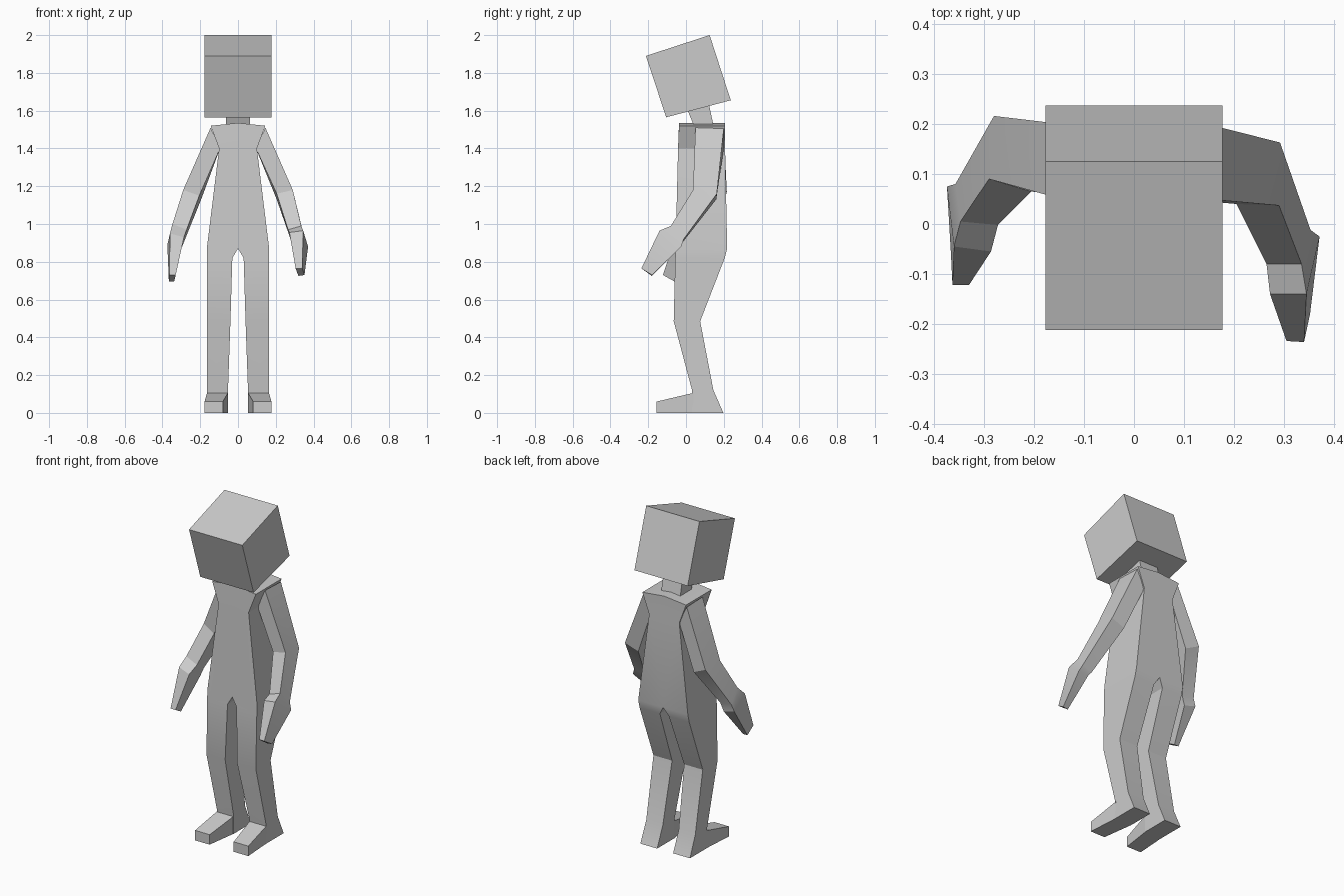
import bpy, bmesh, math


def finish(name, bm, mirror=False):
    bmesh.ops.remove_doubles(bm, verts=bm.verts, dist=0.0001)
    bmesh.ops.recalc_face_normals(bm, faces=bm.faces)
    mesh = bpy.data.meshes.new(name)
    bm.to_mesh(mesh)
    bm.free()
    ob = bpy.data.objects.new(name, mesh)
    bpy.context.collection.objects.link(ob)
    bpy.ops.object.select_all(action='DESELECT')
    ob.select_set(True)
    bpy.context.view_layer.objects.active = ob
    if mirror:
        mod = ob.modifiers.new("Mirror", 'MIRROR')
        mod.use_clip = True
        bpy.ops.object.modifier_apply(modifier=mod.name)
    bpy.ops.object.shade_smooth_by_angle(angle=math.radians(24))
    return ob


def loft(rings):
    bm = bmesh.new()
    rows = [[bm.verts.new(p) for p in r] for r in rings]
    for a, b in zip(rows, rows[1:]):
        n = len(a)
        for i in range(n):
            j = (i + 1) % n
            bm.faces.new((a[i], a[j], b[j], b[i]))
    bm.faces.new(rows[0])
    bm.faces.new(rows[-1])
    return bm


def side_block(name, half_width, profile):
    """Extrude a side profile (y, z) evenly to both sides."""
    return finish(name, loft([[(x, y, z) for y, z in profile]
                              for x in (-half_width, half_width)]))


# Tilted head and neck
side_block("head", 0.177, [(-0.212, 1.89), (0.125, 2.0), (0.237, 1.655), (-0.105, 1.565)])
side_block("neck", 0.063, [(0.005, 1.61), (0.12, 1.64), (0.145, 1.525), (0.04, 1.525)])

# Torso and legs as one half: z at centre, z at side, inner x, outer x, front y, back y
half = [
    (1.535, 1.52, 0, 0.145, -0.037, 0.207),
    (1.40, 1.40, 0, 0.10, -0.042, 0.207),
    (0.87, 0.87, 0, 0.165, -0.055, 0.218),
    (0.82, 0.82, 0.03, 0.165, -0.057, 0.205),
    (0.485, 0.485, 0.04, 0.164, -0.065, 0.075),
    (0.12, 0.12, 0.053, 0.163, 0.032, 0.145),
    (0.0, 0.0, 0.053, 0.165, 0.032, 0.198),
]
bm = loft([[(xi, yf, zi), (xo, yf, zo), (xo, yb, zo), (xi, yb, zi)]
           for zi, zo, xi, xo, yf, yb in half])
inner = [f for f in bm.faces if all(abs(v.co.x) < 1e-6 for v in f.verts)]
bmesh.ops.delete(bm, geom=inner, context='FACES')
finish("torso_and_legs", bm, mirror=True)

# Feet, tapering outward to the toe
foot = [(0.04, 0.053, 0.164, 0.106), (-0.155, 0.08, 0.177, 0.06)]
finish("feet", loft([[(xi, y, 0), (xo, y, 0), (xo, y, h), (xi, y, h)]
                     for y, xi, xo, h in foot]), mirror=True)

# Arms: shoulder, elbow, wrist, knuckles, fingertips
# each ring: outer front, outer back, inner back, inner front
shoulder = [(0.145, 0.05, 1.51), (0.145, 0.20, 1.505), (0.095, 0.20, 1.40), (0.095, 0.05, 1.40)]
right_arm = [
    shoulder,
    [(0.29, 0.037, 1.18), (0.292, 0.163, 1.16), (0.205, 0.16, 1.13), (0.205, 0.04, 1.16)],
    [(0.335, -0.08, 0.99), (0.353, -0.012, 0.92), (0.285, -0.02, 0.90), (0.265, -0.08, 0.97)],
    [(0.345, -0.14, 0.965), (0.371, -0.025, 0.88), (0.30, -0.03, 0.88), (0.272, -0.14, 0.955)],
    [(0.34, -0.236, 0.765), (0.352, -0.18, 0.73), (0.32, -0.18, 0.725), (0.305, -0.234, 0.765)],
]
left_arm = [
    [(-x, y, z) for x, y, z in shoulder],
    [(-0.29, 0.09, 1.18), (-0.28, 0.216, 1.17), (-0.195, 0.205, 1.13), (-0.205, 0.065, 1.15)],
    [(-0.347, 0.005, 1.0), (-0.357, 0.08, 0.93), (-0.28, 0.075, 0.92), (-0.272, -0.002, 0.97)],
    [(-0.36, -0.045, 0.95), (-0.374, 0.075, 0.89), (-0.30, 0.07, 0.87), (-0.286, -0.055, 0.93)],
    [(-0.363, -0.122, 0.73), (-0.366, -0.06, 0.695), (-0.338, -0.06, 0.695), (-0.33, -0.122, 0.73)],
]
finish("right_arm", loft(right_arm))
finish("left_arm", loft(left_arm))
